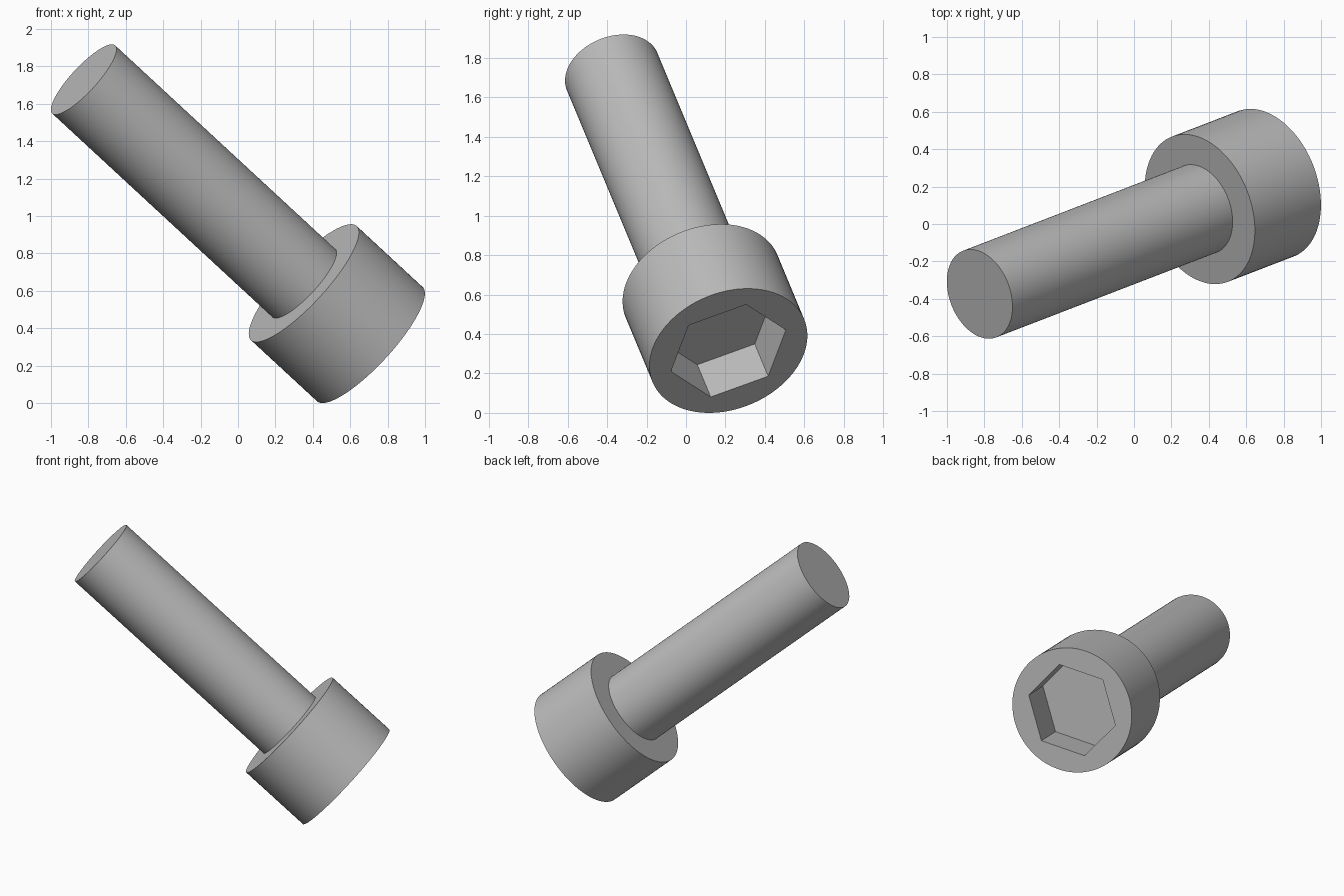
import bpy
import bmesh
from math import cos, sin, tau, radians
from mathutils import Matrix, Vector

cube = bpy.data.objects.get("Cube")
if cube:
    bpy.data.objects.remove(cube, do_unlink=True)

# Proportions
HEAD_RADIUS, HEAD_HEIGHT = 0.416, 0.5
SHAFT_RADIUS, TOTAL_LENGTH = 0.248, 2.166
SOCKET_RADIUS, SOCKET_DEPTH = 0.31, 0.25
ROUND, HEX = 96, 6

# Plain steel material
steel = bpy.data.materials.new("steel_grey")
steel.use_nodes = True
colour = (0.5, 0.5, 0.5, 1)
steel.diffuse_color = colour
steel.node_tree.nodes["Principled BSDF"].inputs["Base Color"].default_value = colour

bm = bmesh.new()


def ring(radius, height, sides):
    """Closed loop of edges around the screw axis."""
    verts = [bm.verts.new((radius * cos(tau * i / sides), radius * sin(tau * i / sides), height))
             for i in range(sides)]
    edges = [bm.edges.new((verts[i - 1], verts[i])) for i in range(sides)]
    return verts, edges


# Socket floor, socket rim, head face, head shoulder, shaft root, shaft tip
rings = [ring(*r) for r in (
    (SOCKET_RADIUS, SOCKET_DEPTH, HEX),
    (SOCKET_RADIUS, 0, HEX),
    (HEAD_RADIUS, 0, ROUND),
    (HEAD_RADIUS, HEAD_HEIGHT, ROUND),
    (SHAFT_RADIUS, HEAD_HEIGHT, ROUND),
    (SHAFT_RADIUS, TOTAL_LENGTH, ROUND),
)]
for (_, lower), (_, upper) in zip(rings, rings[1:]):
    bmesh.ops.bridge_loops(bm, edges=lower + upper)
bm.faces.new(rings[0][0])
bm.faces.new(rings[-1][0])
bmesh.ops.recalc_face_normals(bm, faces=bm.faces)

mesh = bpy.data.meshes.new("socket_screw")
bm.to_mesh(mesh)
bm.free()
mesh.materials.append(steel)
screw = bpy.data.objects.new("socket_screw", mesh)
bpy.context.collection.objects.link(screw)

# Tilt the screw: axis from head face to tip, one socket corner along side
axis = Vector((-0.706, -0.272, 0.653)).normalized()
side = Vector((-0.015, 0.29, 0.105))
side = (side - axis * side.dot(axis)).normalized()
tilt = Matrix((side, axis.cross(side), axis)).transposed().to_4x4()
screw.matrix_world = Matrix.Translation((0.705, 0.215, 0.315)) @ tilt

# Smooth barrel with crisp rims
bpy.ops.object.select_all(action='DESELECT')
screw.select_set(True)
bpy.context.view_layer.objects.active = screw
bpy.ops.object.shade_smooth_by_angle(angle=radians(30))
